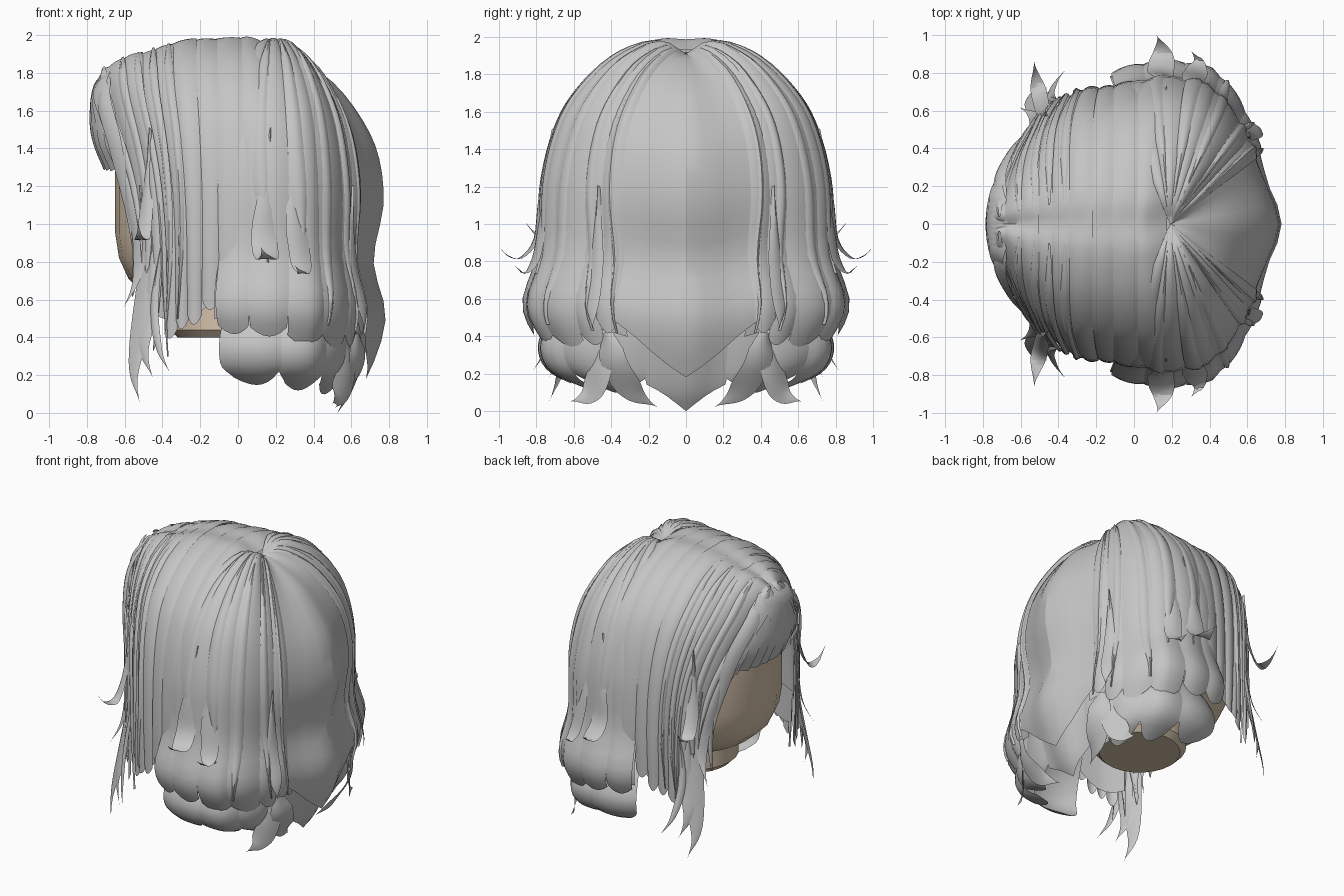
import bpy, bmesh, math
from mathutils import Vector

if "Cube" in bpy.data.objects:
    bpy.data.objects.remove(bpy.data.objects["Cube"])


def material(name, c):
    m = bpy.data.materials.new(name)
    m.diffuse_color = (*c, 1)
    m.use_nodes = True
    m.node_tree.nodes["Principled BSDF"].inputs["Base Color"].default_value = m.diffuse_color
    return m


HAIR = material("hair grey", (0.56, 0.56, 0.56))
SKIN = material("skin beige", (0.66, 0.53, 0.40))


def interp(table, x):
    if x <= table[0][0]:
        return table[0][1]
    for (a, p), (b, q) in zip(table, table[1:]):
        if x <= b:
            return p + (q - p) * (x - a) / (b - a)
    return table[-1][1]


def spline(pts, s):
    """Catmull-Rom through pts, s in 0..len-1"""
    n = len(pts) - 1
    i = max(0, min(n - 1, int(s)))
    f = s - i
    b, c = Vector(pts[i]), Vector(pts[i + 1])
    a = Vector(pts[i - 1]) if i else 2 * b - c
    d = Vector(pts[i + 2]) if i + 2 <= n else 2 * c - b
    return 0.5 * (2 * b + (c - a) * f + (2 * a - 5 * b + 4 * c - d) * f ** 2
                  + (3 * b - a - 3 * c + d) * f ** 3)


def smooth(t):
    t = max(0, min(1, t))
    return t * t * (3 - 2 * t)


def outward(p):
    return (p - Vector((0, 0, min(p.z, 1.0)))).normalized()


def grid(bm, fn, nv, nt):
    """Surface patch plus its mirror image across y = 0"""
    for sign in (1, -1):
        rows = []
        for j in range(nt + 1):
            row = []
            for i in range(nv + 1):
                p = fn(2 * i / nv - 1, j / nt)
                row.append(bm.verts.new((p.x, p.y * sign, p.z)))
            rows.append(row)
        for r, q in zip(rows, rows[1:]):
            for i in range(nv):
                f = bm.faces.new((r[i], r[i + 1], q[i + 1], q[i]))
                f.normal_update()
                if f.normal.dot(outward(f.calc_center_median())) < 0:
                    f.normal_flip()


def finish(name, bm, mat, angle=35):
    bmesh.ops.remove_doubles(bm, verts=bm.verts, dist=1e-4)
    me = bpy.data.meshes.new(name)
    bm.to_mesh(me)
    bm.free()
    ob = bpy.data.objects.new(name, me)
    bpy.context.collection.objects.link(ob)
    me.materials.append(mat)
    bpy.ops.object.select_all(action='DESELECT')
    ob.select_set(True)
    bpy.context.view_layer.objects.active = ob
    bpy.ops.object.shade_smooth_by_angle(angle=math.radians(angle))


# Guide surfaces: (fraction of radius, height) down a strand
SIDE = [(0, 1.91), (.2, 1.975), (.5, 1.87), (.74, 1.68), (.87, 1.48), (.95, 1.2),
        (.97, .85), (1.07, .58), (.97, .38), (.7, .12)]
BACK = [(0, 1.91), (.2, 1.88), (.54, 1.75), (.81, 1.55), (.96, 1.35), (1, 1.1),
        (.91, .8), (1.02, .5), (.85, .19), (.6, 0)]
FRONT = [(0, 1.975), (.2, 1.965), (.5, 1.87), (.75, 1.69), (.88, 1.48), (.95, 1.2),
         (.97, .85), (.96, .55), (.95, .3), (.97, .05)]
LOW_SIDE = [(.8, .62), (.93, .45), (.97, .32), (.88, .2), (.6, .1)]
LOW_BACK = [(.82, .62), (.88, .45), (.8, .25), (.7, .1), (.58, 0)]
RADIUS = [(0, .58), (25, .545), (35, .575), (45, .61), (60, .69), (75, .79), (90, .8), (115, .8)]
WIDTH = [(-.79, .06), (-.7, .24), (-.6, .44), (-.45, .63), (-.3, .71), (-.1, .75), (.1, .78)]
TOP = [(-.78, 1.66), (-.7, 1.82), (-.6, 1.88), (-.4, 1.95), (-.2, 2), (.05, 2), (.2, 1.93)]


def radial(side, back):
    def surf(a, s):
        k = smooth((abs(a) - 15) / 60)
        p = spline(back, s).lerp(spline(side, s), k)
        r = p.x * interp(RADIUS, abs(a))
        t = math.radians(a)
        return Vector((.19 + r * math.cos(t), r * math.sin(t), p.y))
    return surf, len(side) - 1


def over(c, s):
    """Strands crossing the top at x = c and falling down the sides"""
    x = c + .3 * max(0, -.1 - c) * smooth((s - 2) / 4)
    p = spline(FRONT, s)
    return Vector((x, p.x * interp(WIDTH, x), p.y - (2 - interp(TOP, c)) * max(0, 1 - s / 6)))


CROWN, LOWER, SWEEP = radial(SIDE, BACK), radial(LOW_SIDE, LOW_BACK), (over, 9)


def lock(bm, guide, u0, u1, zend, off=0., bulge=.02, tip=.2, du=0., rnd=0., skew=0.,
         s0=0., nv=6, nt=24):
    surf, smax = guide
    mid, half = (u0 + u1) / 2, (u1 - u0) / 2
    end = 0.
    while end < smax and (end < 1.5 or surf(mid, end).z > zend):
        end += .03
    end = min(end, smax)

    def fn(v, t):
        w = 1 - (1 - tip) * smooth((t - .72) / .28)
        if s0:
            w *= min(1, .2 + 4 * t)
        s = s0 + (end - s0) * t
        p = surf(mid + du * t ** 4 + v * half * w, s - (rnd * v * v + skew * (v + 1) / 2) * t ** 6)
        fade = min(1, s / 1.5) if guide is CROWN else 1
        return p + outward(p) * (off + bulge * (1 - v * v) * min(1, t * 6)) * fade
    grid(bm, fn, nv, nt)


def ribbon(bm, pts, width, bulge=.02, tip=0., start=.4, curl=False):
    n = len(pts) - 1

    def fn(v, t):
        p = spline(pts, t * n)
        d = (spline(pts, min(n, t * n + .05)) - spline(pts, max(0, t * n - .05))).normalized()
        o = outward(p)
        # curls that turn away from the head keep their width along the head
        h = Vector((0, 0, 1)).cross(o)
        side = (h - d * h.dot(d) if curl else d.cross(o)).normalized()
        w = width * min(1, start + 3 * t) * (1 - (1 - tip) * smooth((t - .5) / .5))
        return p + side * v * w + o * bulge * (1 - v * v) * (1 - t)
    grid(bm, fn, 4, 20)


# Head with neck stub
bm = bmesh.new()
prof = [(0, .40), (.27, .40), (.31, .44), (.31, .60), (.43, .62), (.53, .71), (.58, .82),
        (.6, .95), (.6, 1.45), (.57, 1.6), (.5, 1.72), (.38, 1.79), (0, 1.8)]
vs = [bm.verts.new((r - .05, 0, z)) for r, z in prof]
es = [bm.edges.new(e) for e in zip(vs, vs[1:])]
bmesh.ops.spin(bm, geom=vs + es, cent=(-.05, 0, 0), axis=(0, 0, 1),
               angle=2 * math.pi, steps=24, use_merge=True)
bmesh.ops.remove_doubles(bm, verts=bm.verts, dist=1e-4)
bmesh.ops.recalc_face_normals(bm, faces=bm.faces)
finish("head", bm, SKIN)

# Under layer that closes the gaps between locks
bm = bmesh.new()
lock(bm, SWEEP, -.74, .15, .75, off=-.012, bulge=0, tip=.95, nv=14)
lock(bm, SWEEP, -.6, -.06, .44, off=-.006, bulge=0, tip=.9, rnd=.3, skew=.5)
lock(bm, CROWN, 34, 112, .5, off=-.012, bulge=0, tip=1, nv=12)
finish("hair_under_layer", bm, HAIR)

# Central back panel with a ridge down the middle
bm = bmesh.new()
lock(bm, CROWN, 0, 40, .19, bulge=0, tip=1, skew=.9, nv=4)
finish("hair_back_panel", bm, HAIR, 25)

# Rounded upper layer of locks falling from the crown
bm = bmesh.new()
for a0, a1, z, off in [(98, 112, .42, 0), (84, 100, .41, .005), (69, 86, .36, .0),
                       (55, 72, .35, .005), (45, 58, .36, .0), (37, 48, .42, .005)]:
    lock(bm, CROWN, a0, a1, z, off=off, bulge=.015, tip=.85, rnd=.25)
finish("hair_upper_layer", bm, HAIR)

# Narrow strands lying over the upper layer
bm = bmesh.new()
for a0, a1, z, du in [(93, 100, .8, -4), (78, 85, .74, -4), (63, 69, .46, 3), (51, 56, .45, -4),
                      (41, 45, .44, -5)]:
    lock(bm, CROWN, a0, a1, z, off=.012, bulge=.015, tip=.15, du=du, s0=.9, nv=4)
finish("hair_crown_strands", bm, HAIR)

# Lower layer showing beneath
bm = bmesh.new()
for a0, a1, z in [(86, 112, .15), (66, 88, .12), (46, 68, .1)]:
    lock(bm, LOWER, a0, a1, z, tip=.7, rnd=.4, nt=14)
lock(bm, LOWER, 0, 30, .0, bulge=0, tip=1, skew=1.6, nv=4, nt=14)
lock(bm, LOWER, 26, 50, .1, bulge=.01, tip=.15, du=8, nt=14)
ribbon(bm, [(.62, .42, .42), (.63, .38, .25), (.57, .28, .1), (.51, .15, .02)], .08)
ribbon(bm, [(.55, .45, .4), (.57, .46, .22), (.53, .52, .09), (.5, .62, .05)], .08)
finish("hair_lower_layer", bm, HAIR)

# Locks sweeping over the top and down beside the face
bm = bmesh.new()
edges = [-.75, -.67, -.58, -.51, -.42, -.33, -.23, -.1, .03, .16]
ends = [.62, .42, .33, .4, .45, .47, .55, .7, 1.2]
for i, z in enumerate(ends):
    lock(bm, SWEEP, edges[i] - .012, edges[i + 1] + .012, z, off=.006 * (i % 3), bulge=.015,
         tip=.2 if i < 3 else .85, du=-.03 if i < 3 else 0, rnd=.2)
# narrow strands on top of them
for c, z, du in [(-.7, .75, .05), (-.6, .5, -.05), (-.52, .3, .05), (-.44, .42, -.05), (-.36, .5, -.04)]:
    lock(bm, SWEEP, c - .022, c + .022, z, off=.02, bulge=.012, tip=.1, du=du, s0=.8, nv=4)
finish("hair_side_sweep", bm, HAIR)

# Fringe fanning out from the top of the forehead
bm = bmesh.new()
for i in range(5):
    y = .035 + .08 * i
    x = -.71 + .75 * y * y
    ribbon(bm, [(-.66, .01 + .1 * y, 1.82), (-.755 + .2 * y * y, .45 * y, 1.73),
                (x - .07, .8 * y, 1.56), (x - .055, .95 * y, 1.43), (x, y, 1.29)],
           .058, .015, .75)
for y, z in [(.40, 1.05), (.44, .8)]:
    ribbon(bm, [(-.68, .05, 1.81), (-.71, .24, 1.66), (-.65, y - .05, 1.42),
                (-.59, y + .02, (1.42 + z) / 2), (-.55, y + .06, z)], .05)
finish("hair_fringe", bm, HAIR)

# Loose curling strands
bm = bmesh.new()
for pts, w, curl in [
    ([(-.62, .38, 1.45), (-.57, .48, 1.15), (-.52, .55, .9), (-.54, .58, .7), (-.61, .62, .55)], .05, False),
    ([(-.51, .54, 1.2), (-.48, .59, .8), (-.51, .63, .5), (-.55, .67, .22), (-.52, .73, .05)], .065, False),
    ([(-.44, .61, 1.), (-.46, .64, .6), (-.5, .68, .35), (-.45, .73, .18)], .05, False),
    ([(-.38, .64, 1.), (-.44, .67, .6), (-.42, .74, .35), (-.36, .82, .21)], .025, False),
    ([(-.46, .57, 1.5), (-.48, .60, 1.15), (-.5, .68, .94), (-.52, .78, .93), (-.53, .87, 1.02)], .045, True),
    ([(.17, .70, 1.5), (.15, .77, 1.15), (.14, .80, .92), (.15, .88, .82), (.14, .95, .83), (.12, 1., .88)], .07, True),
    ([(.27, .69, 1.45), (.3, .76, 1.05), (.33, .8, .82), (.34, .86, .74), (.3, .92, .78)], .06, True),
    ([(.6, .46, 1.2), (.6, .48, .8), (.66, .5, .55), (.67, .5, .43)], .05, False),
]:
    ribbon(bm, pts, w, start=.05, curl=curl)
finish("hair_loose_strands", bm, HAIR)
